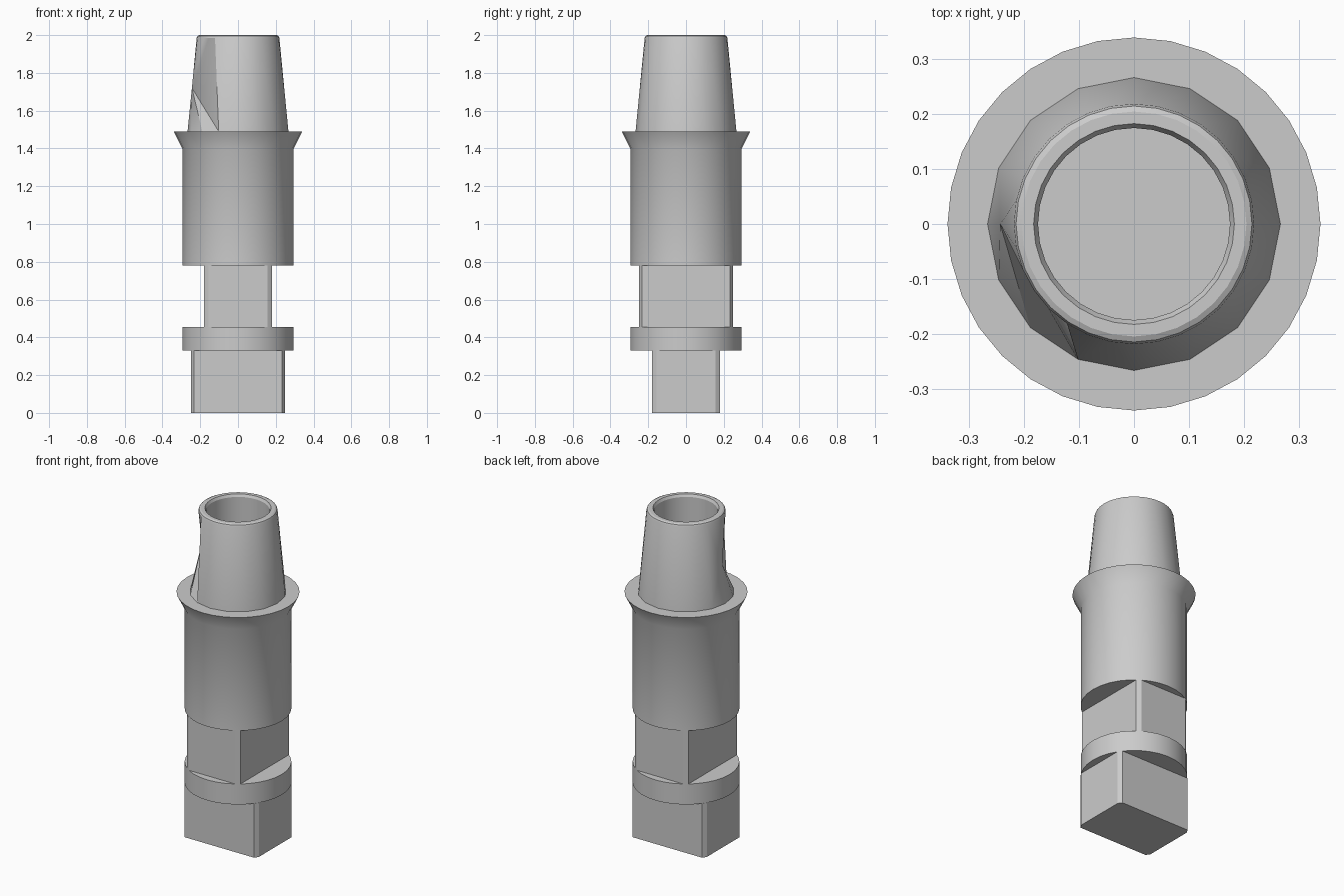
import bpy
import bmesh
from math import cos, sin, pi, radians, sqrt

if "Cube" in bpy.data.objects:
    bpy.data.objects.remove(bpy.data.objects["Cube"])

STEEL = bpy.data.materials.new("matte_grey")
STEEL.use_nodes = True
GREY = (0.6, 0.6, 0.6, 1)
STEEL.diffuse_color = GREY
STEEL.node_tree.nodes["Principled BSDF"].inputs["Base Color"].default_value = GREY

R = 0.295      # shaft radius
SIDES = 32


def circle(bm, r, z, n=SIDES):
    return [bm.verts.new((r * cos(2 * pi * i / n), r * sin(2 * pi * i / n), z)) for i in range(n)]


def bridge(bm, a, b):
    n = len(a)
    for i in range(n):
        j = (i + 1) % n
        bm.faces.new((a[i], a[j], b[j], b[i]))


def finish(name, bm, angle=30):
    mesh = bpy.data.meshes.new(name)
    bm.to_mesh(mesh)
    bm.free()
    mesh.materials.append(STEEL)
    ob = bpy.data.objects.new(name, mesh)
    bpy.context.scene.collection.objects.link(ob)
    bpy.ops.object.select_all(action="DESELECT")
    ob.select_set(True)
    bpy.context.view_layer.objects.active = ob
    bpy.ops.object.shade_smooth_by_angle(angle=radians(angle))
    return ob


def lathe(name, profile, cap_start=False, cap_end=False):
    bm = bmesh.new()
    rings = [circle(bm, r, z) for r, z in profile]
    for a, b in zip(rings, rings[1:]):
        bridge(bm, a, b)
    if cap_start:
        bm.faces.new(rings[0][::-1])
    if cap_end:
        bm.faces.new(rings[-1])
    return finish(name, bm)


def flat_block(name, hx, hy, z0, z1):
    """Rectangular block whose corners are trimmed by the shaft radius."""
    a = (sqrt(R * R - hy * hy), hy)
    b = (hx, sqrt(R * R - hx * hx))
    m = ((a[0] + b[0]) / 2, (a[1] + b[1]) / 2)
    k = R / sqrt(m[0] ** 2 + m[1] ** 2)
    arc = [b, (m[0] * k, m[1] * k), a]
    outline = []
    for sx, sy in ((1, 1), (-1, 1), (-1, -1), (1, -1)):
        outline += [(x * sx, y * sy) for x, y in (arc if sx * sy > 0 else arc[::-1])]
    bm = bmesh.new()
    low, high = ([bm.verts.new((x, y, z)) for x, y in outline] for z in (z0, z1))
    bridge(bm, low, high)
    bm.faces.new(low[::-1])
    bm.faces.new(high)
    return finish(name, bm, 20)


# Lower end: drive block, collar and crosswise neck
flat_block("base_block", 0.25, 0.18, 0, 0.33)
lathe("lower_collar", [(R, 0.33), (R, 0.455)], True, True)
flat_block("neck_block", 0.18, 0.25, 0.455, 0.78)

# Main shaft with flared flange
lathe("shaft_and_flange", [(R, 0.78), (R, 1.4), (0.34, 1.49), (0.24, 1.49)], True)

# Tapered sleeve: coarse foot, fine rim, one dented patch
bm = bmesh.new()
foot = circle(bm, 0.267, 1.49, 16)
rim = circle(bm, 0.219, 1.985)
dent = bm.verts.new((-0.244, 0, 1.72))
for i in range(16):
    a, b = foot[i], foot[(i + 1) % 16]
    t0, t1, t2 = (rim[(2 * i + k) % SIDES] for k in range(3))
    if i == 7:
        bm.faces.new((a, b, dent))
        bm.faces.new((a, dent, t0))
        bm.faces.new((dent, t1, t0))
        bm.faces.new((dent, t2, t1))
    elif i in (8, 9, 10):
        bm.faces.new((a, b, dent))
        bm.faces.new((dent, t1, t0))
        if i < 10:
            bm.faces.new((dent, t2, t1))
        else:
            bm.faces.new((dent, b, t1))
            bm.faces.new((b, t2, t1))
    else:
        bm.faces.new((a, t1, t0))
        bm.faces.new((a, b, t1))
        bm.faces.new((b, t2, t1))

# Rim bevels and blind bore
last = rim
for r, z in ((0.215, 1.995), (0.205, 2.0), (0.183, 2.0), (0.175, 1.985), (0.175, 1.49)):
    ring = circle(bm, r, z)
    bridge(bm, last, ring)
    last = ring
bm.faces.new(last)
finish("tapered_sleeve", bm, 25)
